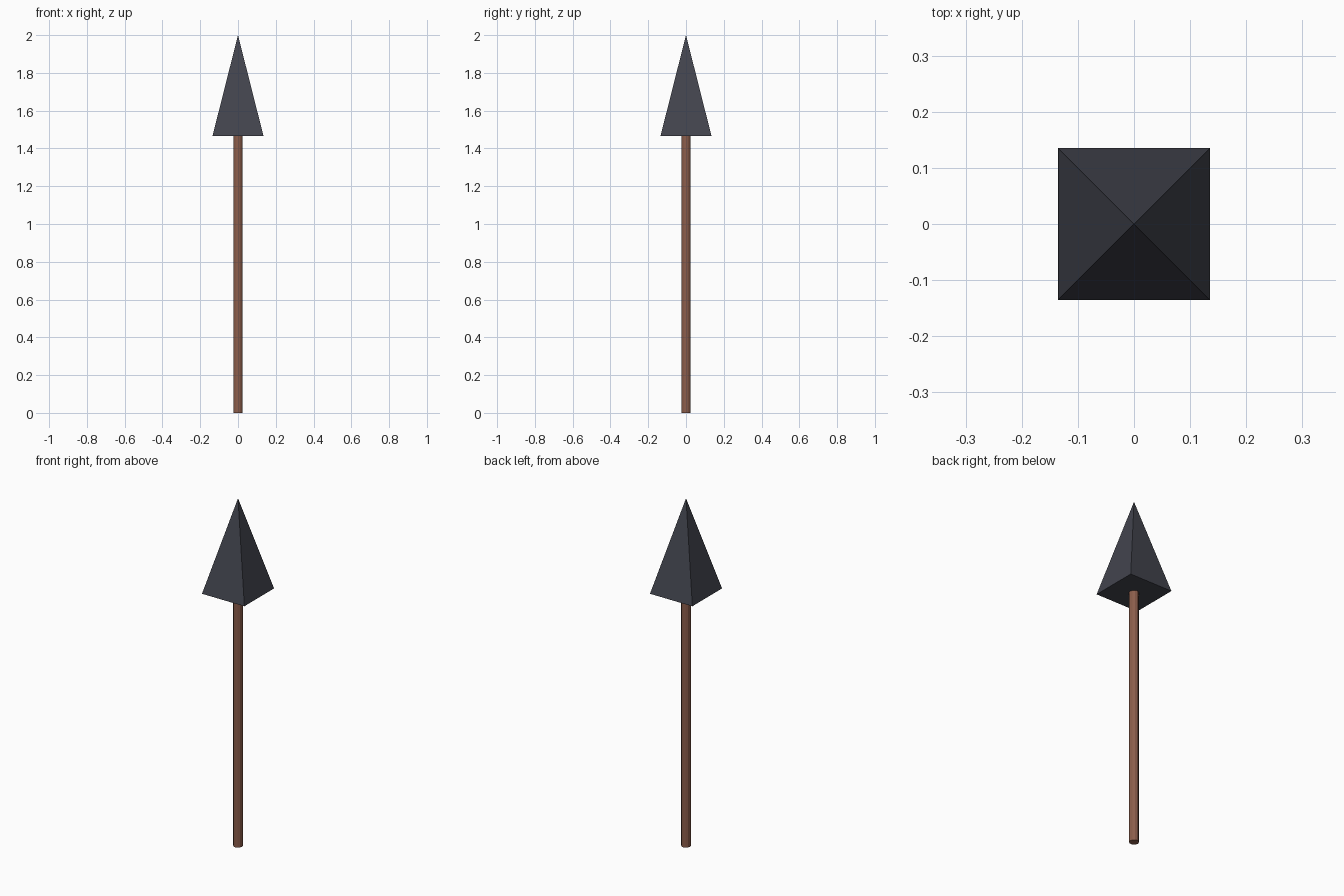
import bpy
from math import radians, sqrt

if "Cube" in bpy.data.objects:
    bpy.data.objects.remove(bpy.data.objects["Cube"])

HEAD_BASE = 1.466
HALF = 0.135


def paint(name, color):
    mat = bpy.data.materials.new(name + "_material")
    mat.diffuse_color = color
    mat.use_nodes = True
    mat.node_tree.nodes["Principled BSDF"].inputs["Base Color"].default_value = mat.diffuse_color
    obj = bpy.context.object
    obj.name = name
    obj.data.materials.append(mat)


# Faceted wooden shaft, seated just inside the head
shaft_top = HEAD_BASE + 0.01
bpy.ops.mesh.primitive_cylinder_add(vertices=12, radius=0.025, depth=shaft_top,
                                    location=(0, 0, shaft_top / 2))
paint("shaft", (0.26, 0.11, 0.07, 1))

# Four-sided pyramid head, sides square to the axes
depth = 2 - HEAD_BASE
bpy.ops.mesh.primitive_cone_add(vertices=4, radius1=HALF * sqrt(2), radius2=0, depth=depth,
                                location=(0, 0, HEAD_BASE + depth / 2),
                                rotation=(0, 0, radians(45)))
bpy.ops.object.transform_apply(location=False, rotation=True, scale=False)
paint("spear_head", (0.055, 0.058, 0.075, 1))
